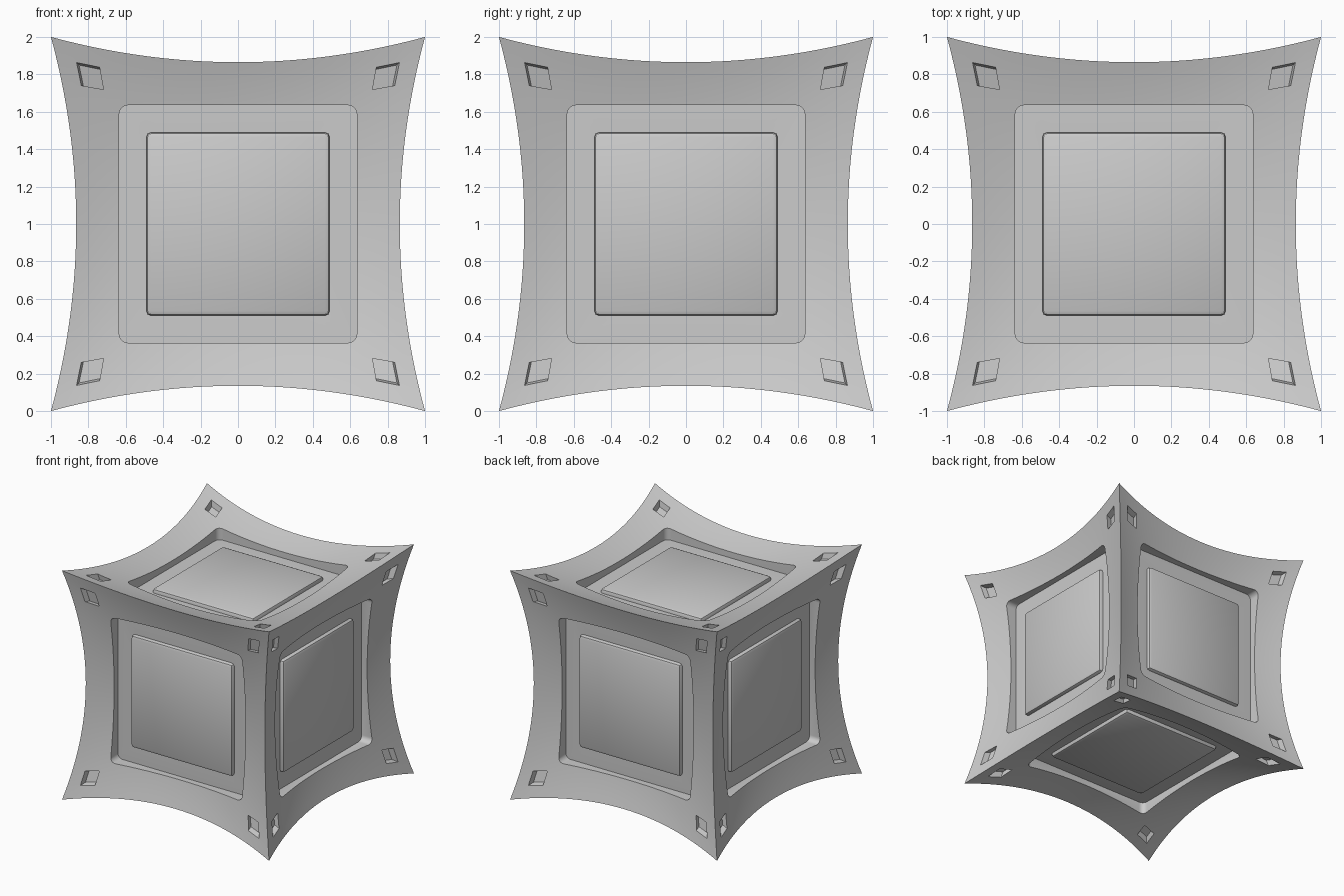
import bpy, bmesh, math
from mathutils import Matrix, Vector

if "Cube" in bpy.data.objects:
    bpy.data.objects.remove(bpy.data.objects["Cube"])

FLOOR, PANEL = 0.75, 0.785
UP = Vector((0, 0, 1))

# rotations that carry the +z face onto each of the six faces
FACES = [Matrix.Rotation(math.radians(a), 4, 'X') for a in (0, 90, 180, 270)]
FACES += [Matrix.Rotation(math.radians(a), 4, 'Y') for a in (90, 270)]


def warp(p):
    x, y, z = p
    s = lambda a, b: 0.73 + 0.135 * (a * a + b * b)
    return Vector((x * s(y, z), y * s(x, z), z * s(x, y)))


def finish(name, bm, lift=True):
    bmesh.ops.recalc_face_normals(bm, faces=bm.faces)
    me = bpy.data.meshes.new(name)
    bm.to_mesh(me)
    bm.free()
    ob = bpy.data.objects.new(name, me)
    bpy.context.collection.objects.link(ob)
    ob.location = UP
    return ob


def box(bm, lo, hi):
    lo, hi = Vector(lo), Vector(hi)
    m = Matrix.Translation((lo + hi) / 2) @ Matrix.Diagonal((*(hi - lo), 1))
    return bmesh.ops.create_cube(bm, size=1, matrix=m)['verts']


def bevel(bm, verts, width, segments, upright_only):
    edges = {e for v in verts for e in v.link_edges}
    if upright_only:
        edges = {e for e in edges
                 if abs((e.verts[0].co - e.verts[1].co).normalized().z) > 0.9}
    bmesh.ops.bevel(bm, geom=list(edges), offset=width, segments=segments,
                    profile=0.5, affect='EDGES')


def smooth(ob):
    bpy.ops.object.select_all(action='DESELECT')
    ob.select_set(True)
    bpy.context.view_layer.objects.active = ob
    bpy.ops.object.shade_smooth_by_angle(angle=math.radians(30))


# Pinched cube frame
bm = bmesh.new()
bmesh.ops.create_cube(bm, size=2)
bmesh.ops.subdivide_edges(bm, edges=bm.edges[:], cuts=31, use_grid_fill=True)
for v in bm.verts:
    v.co = warp(v.co)
frame = finish("frame", bm)

# Cutters: one rounded square recess and four corner sockets per face
bm = bmesh.new()
for rot in FACES:
    part = bmesh.new()
    bevel(part, box(part, (-.635, -.635, FLOOR), (.635, .635, 1.1)), 0.045, 5, True)
    for sx in (-1, 1):
        for sy in (-1, 1):
            a, b = sorted((sx * .762, sx * .888))
            c, d = sorted((sy * .762, sy * .888))
            for v in box(part, (a, c, .945), (b, d, 1.05)):
                v.co = warp(v.co)
    bmesh.ops.recalc_face_normals(part, faces=part.faces)
    part.transform(rot)
    tmp = bpy.data.meshes.new("tmp")
    part.to_mesh(tmp)
    part.free()
    bm.from_mesh(tmp)
    bpy.data.meshes.remove(tmp)
cutter = finish("recess_cutter", bm)
cutter.hide_render = True

mod = frame.modifiers.new("recesses", 'BOOLEAN')
mod.operation = 'DIFFERENCE'
mod.solver = 'EXACT'
mod.object = cutter
bpy.context.view_layer.objects.active = frame
bpy.ops.object.modifier_apply(modifier=mod.name)
bpy.data.objects.remove(cutter)
smooth(frame)

# Raised square panel in the middle of each recess
for i, rot in enumerate(FACES):
    bm = bmesh.new()
    bevel(bm, box(bm, (-.49, -.49, FLOOR - .06), (.49, .49, PANEL)), 0.025, 2, False)
    bm.transform(rot)
    smooth(finish(f"panel_{i + 1}", bm))
